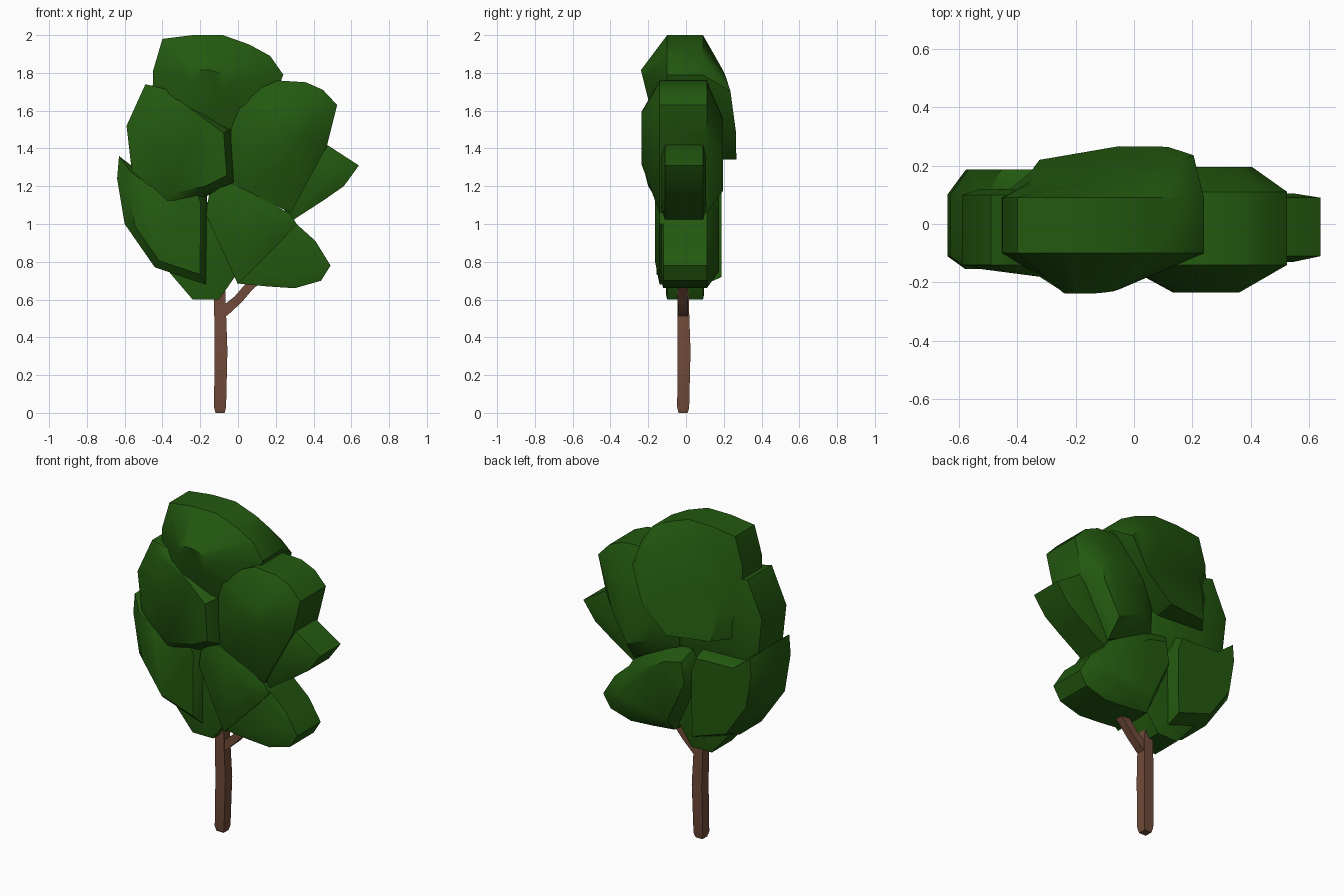
import bpy, bmesh, math
from mathutils import Vector

cube = bpy.data.objects.get("Cube")
if cube:
    bpy.data.objects.remove(cube, do_unlink=True)


def material(name, rgb):
    mat = bpy.data.materials.new(name)
    mat.use_nodes = True
    mat.diffuse_color = (*rgb, 1)
    bsdf = mat.node_tree.nodes["Principled BSDF"]
    bsdf.inputs["Base Color"].default_value = (*rgb, 1)
    bsdf.inputs["Roughness"].default_value = 0.9
    return mat


leaf = material("leaf green", (0.017, 0.1, 0.005))
bark = material("bark brown", (0.165, 0.07, 0.041))


def finish(bm, name, mat, angle):
    bmesh.ops.recalc_face_normals(bm, faces=bm.faces)
    mesh = bpy.data.meshes.new(name)
    bm.to_mesh(mesh)
    bm.free()
    mesh.materials.append(mat)
    obj = bpy.data.objects.new(name, mesh)
    bpy.context.collection.objects.link(obj)
    bpy.ops.object.select_all(action="DESELECT")
    obj.select_set(True)
    bpy.context.view_layer.objects.active = obj
    bpy.ops.object.shade_smooth_by_angle(angle=math.radians(angle))


def loft(bm, rings):
    """Join rings of points in order and cap both ends."""
    loops = [[bm.verts.new(p) for p in ring] for ring in rings]
    for a, b in zip(loops, loops[1:]):
        for i in range(len(a)):
            j = (i + 1) % len(a)
            bm.faces.new((a[i], a[j], b[j], b[i]))
    bm.faces.new(loops[0][::-1])
    bm.faces.new(loops[-1])


def clump(name, outline, rim, front, back):
    """Slab of leaves: x-z outline, rim depths, and per side a dome
    (x, y, z, scale, depth slope along x, depth slope along z)."""
    n = len(outline)
    cx = sum(p[0] for p in outline) / n
    cz = sum(p[1] for p in outline) / n

    def dome(x0, y, z0, s, kx=0, kz=0):
        offsets = [((x - cx) * s, (z - cz) * s) for x, z in outline]
        return [(x0 + dx, y + kx * dx + kz * dz, z0 + dz) for dx, dz in offsets]

    bm = bmesh.new()
    loft(bm, [dome(*front), dome(cx, rim[0], cz, 1), dome(cx, rim[1], cz, 1), dome(*back)])
    finish(bm, name, leaf, 40)


def limb(name, path, radii, sides=4):
    """Square limb along a path in the x-z plane."""
    pts = [Vector(p) for p in path]
    rings = []
    for k, p in enumerate(pts):
        t = (pts[min(k + 1, len(pts) - 1)] - pts[max(k - 1, 0)]).normalized()
        u = Vector((0, 1, 0))
        v = t.cross(u).normalized()
        rings.append([p + radii[k] * (math.cos(a) * u + math.sin(a) * v)
                      for a in (math.tau * (i + 0.5) / sides for i in range(sides))])
    bm = bmesh.new()
    loft(bm, rings)
    finish(bm, name, bark, 20)


# Trunk and side branch
limb("trunk", [(-.095, -.015, 0), (-.095, -.015, .03), (-.09, -.01, .33),
               (-.095, -.015, .55), (-.1, -.015, .85)], [.034, .045, .048, .044, .035])
limb("branch", [(-.1, -.015, .52), (-.07, -.015, .54), (0, -.015, .6),
                (.06, -.015, .67), (.15, -.015, .75)], [.038, .038, .034, .034, .034])

# Crown, hanging down behind the upper clumps
clump("crown", [(-.45, 1.76), (-.45, 1.81), (-.4, 1.98), (-.24, 2), (-.08, 2), (.06, 1.95),
                (.17, 1.89), (.24, 1.79), (.13, 1.52), (-.08, 1.34), (-.42, 1.36), (-.46, 1.6)],
      (-.1, .09), (-.17, -.22, 1.74, .3, 0, -.25), (-.12, .19, 1.67, .8, .16, -.2))

# Upper clumps
clump("upper_right_clump", [(-.03, 1.63), (.05, 1.69), (.21, 1.76), (.36, 1.75), (.45, 1.71),
                            (.525, 1.63), (.47, 1.41), (.28, 1.06), (-.03, 1.2), (-.04, 1.4)],
      (-.14, .11), (.24, -.235, 1.5, .4), (.24, .195, 1.43, .55))
clump("upper_left_clump", [(-.59, 1.52), (-.49, 1.74), (-.32, 1.7), (-.2, 1.62), (-.04, 1.5),
                           (-.02, 1.22), (-.16, 1.15), (-.39, 1.1), (-.56, 1.26)],
      (-.14, .1), (-.29, -.185, 1.42, .8, -.13), (-.3, .12, 1.41, .8))
clump("side_clump", [(.47, 1.42), (.64, 1.31), (.56, 1.2), (.46, 1.13), (.29, 1.02),
                     (.1, 1.25), (.3, 1.45)],
      (-.11, .09), (.38, -.13, 1.25, .7), (.38, .105, 1.25, .7))

# Lower clumps
clump("lower_left_clump", [(-.63, 1.36), (-.64, 1.24), (-.6, 1), (-.44, .77), (-.17, .68),
                           (-.165, 1.15), (-.2, 1.25), (-.5, 1.26)],
      (-.11, .1), (-.4, -.155, 1.06, .8), (-.385, .187, 1.07, .86))
clump("bottom_clump", [(-.36, .74), (-.24, .6), (-.1, .6), (-.01, .73), (.02, 1.05),
                       (-.15, 1.12), (-.36, 1.05)],
      (-.1, .09), (-.17, -.105, .84, .9), (-.17, .095, .84, .9))
clump("centre_clump", [(-.14, 1.24), (.03, 1.2), (.28, 1.05), (.31, 1), (.22, .9),
                       (0, .68), (-.17, 1.05)],
      (-.14, .08), (.07, -.165, 1.01, .6), (.07, .09, 1.01, .8))
clump("lower_right_clump", [(-.138, 1.235), (.03, 1.195), (.28, 1.05), (.31, 1), (.41, .91),
                            (.49, .78), (.44, .7), (.3, .66), (.15, .67), (0, .685), (-.165, 1.05)],
      (-.12, .11), (.2, -.13, .9, .85), (.14, .175, .92, .7))
